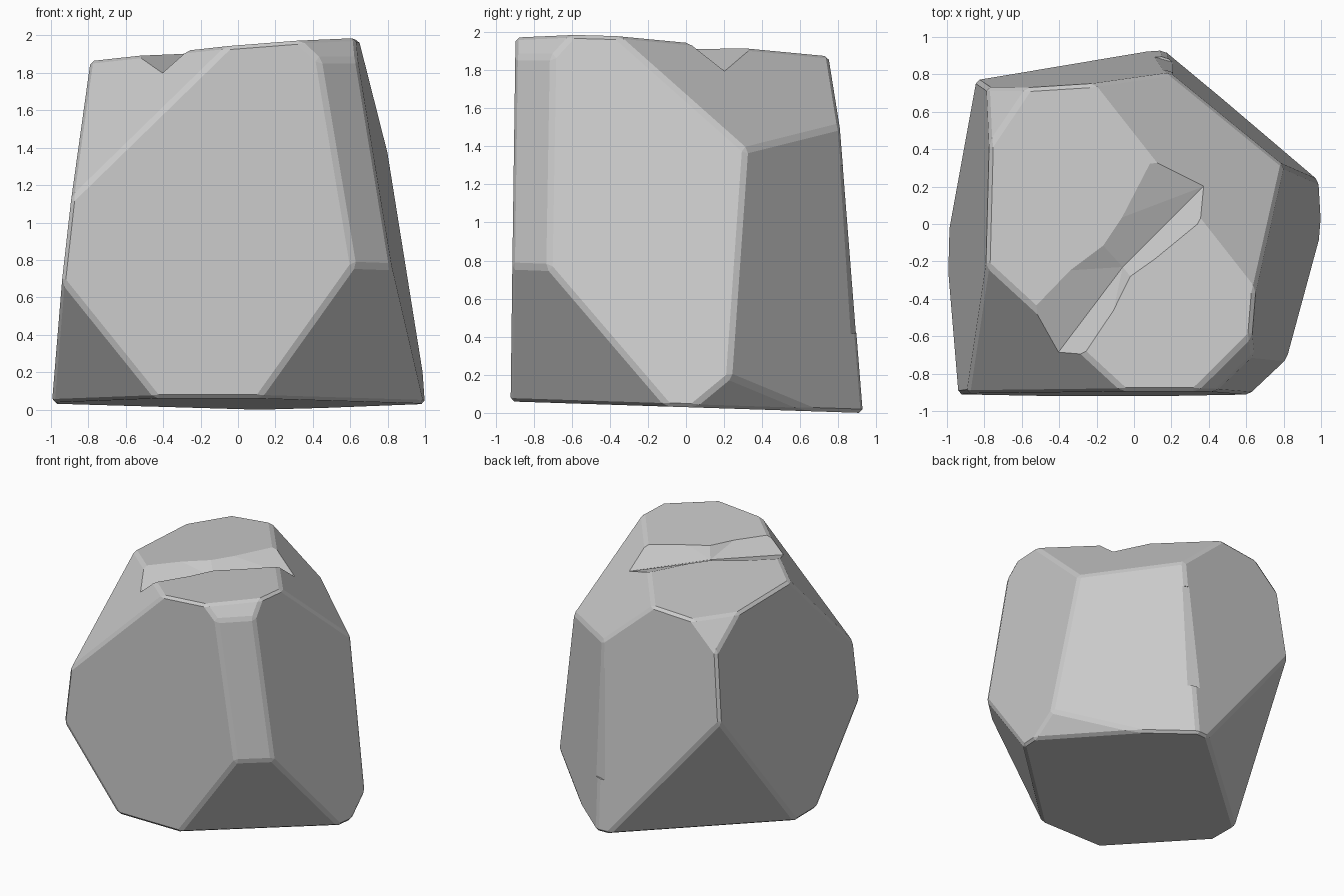
import bpy, bmesh
from math import radians
from mathutils import Vector

if "Cube" in bpy.data.objects:
    bpy.data.objects.remove(bpy.data.objects["Cube"])

CENTRE = Vector((0, 0, 1))


def add_object(name, bm):
    bmesh.ops.recalc_face_normals(bm, faces=bm.faces)
    mesh = bpy.data.meshes.new(name)
    bm.to_mesh(mesh)
    bm.free()
    obj = bpy.data.objects.new(name, mesh)
    bpy.context.collection.objects.link(obj)
    return obj


def slice_off(bm, p, q, r):
    """Cut away everything outside the plane through three points."""
    p, q, r = Vector(p), Vector(q), Vector(r)
    n = (q - p).cross(r - p).normalized()
    if n.dot(p - CENTRE) < 0:
        n.negate()
    geom = bm.verts[:] + bm.edges[:] + bm.faces[:]
    cut = bmesh.ops.bisect_plane(bm, geom=geom, plane_co=p, plane_no=n, clear_outer=True)
    edges = [e for e in cut["geom_cut"] if isinstance(e, bmesh.types.BMEdge)]
    if edges:
        bmesh.ops.contextual_create(bm, geom=edges)


# Three points on each facet of the boulder
facets = [
    ((0, -.92, .06), (1, -.92, .06), (0, .92, 0)),                    # base
    ((-.78, -.23, 1.865), (.65, -.35, 1.98), (-.22, .75, 1.875)),     # top
    ((-.45, -.92, .08), (.62, -.912, .77), (-.05, -.895, 1.95)),      # front
    ((-.94, -.9, .7), (-.78, .1, 1.86), (-.99, -.1, .04)),            # left
    ((.82, -.72, .77), (.99, .23, .19), (.65, -.35, 1.97)),           # right
    ((-.85, .77, 1.1), (-.22, .75, 1.87), (.1, .925, .01)),           # back
    ((.99, .23, .19), (.17, .92, .02), (.17, .83, 1.46)),             # back right
    ((.62, -.91, .77), (.43, -.9, 1.87), (.82, -.72, .77)),           # front right edge
    ((-.05, -.89, 1.95), (-.88, -.89, 1.15), (-.78, -.23, 1.86)),     # upper front left
    ((.65, -.35, 1.97), (.82, .25, 1.41), (-.22, .75, 1.87)),         # upper back right
    ((-.95, -.91, .7), (-.45, -.92, .08), (-1, -.27, .05)),           # lower front left
    ((.12, -.92, .07), (.62, -.91, .77), (.99, -.1, .04)),            # lower front right
    ((-.85, .77, 1.1), (-.98, 0, .04), (.05, .92, .01)),              # lower back left
    ((-.78, .38, 1.86), (-.55, .7, 1.88), (-.82, .7, 1.62)),          # upper back left
]
small_facets = [
    ((.43, -.9, 1.87), (.62, -.72, 1.87), (.35, -.87, 1.975)),        # front right cap
    ((.99, .23, .19), (.99, .05, .03), (.5, .65, .02)),               # lower right corner
]

# Boulder: a block sliced by every facet, edges lightly worn
bm = bmesh.new()
bmesh.ops.create_cube(bm, size=4)
for facet in facets + small_facets:
    slice_off(bm, *facet)
bmesh.ops.remove_doubles(bm, verts=bm.verts, dist=.04)
bmesh.ops.dissolve_degenerate(bm, edges=bm.edges, dist=.001)
boulder = add_object("boulder", bm)
bevel = boulder.modifiers.new("worn_edges", "BEVEL")
bevel.width = .02
bevel.segments = 1
bevel.limit_method = "ANGLE"
bevel.angle_limit = radians(12)

# Crack across the top: valley, steep rim and shallow rim at three stations
stations = [
    ((-.4, -.68, 1.8), (-.27, -.7, 1.92), (-.53, -.45, 1.89)),
    ((-.06, -.23, 1.84), (-.02, -.28, 1.925), (-.16, -.12, 1.906)),
    ((.37, .2, 1.795), (.36, .02, 1.942), (.12, .37, 1.91)),
]
rings = []
for s in stations:
    v, a, b = map(Vector, s)
    rings.append([v, v + (a - v) * 1.8, v + (b - v) * 1.8])
beyond = lambda end, mid: [e + (e - m) * .6 for e, m in zip(end, mid)]
rings = [beyond(rings[0], rings[1])] + rings + [beyond(rings[2], rings[1])]
bm = bmesh.new()
loops = [[bm.verts.new(p) for p in ring] for ring in rings]
for r0, r1 in zip(loops, loops[1:]):
    for i in range(3):
        j = (i + 1) % 3
        bm.faces.new((r0[i], r0[j], r1[j], r1[i]))
bm.faces.new(loops[0])
bm.faces.new(loops[-1])
bmesh.ops.triangulate(bm, faces=bm.faces)
crack = add_object("crack_cutter", bm)

# Shallow chip along the upright back edge
bm = bmesh.new()
bmesh.ops.create_cube(bm, size=1)
chip = add_object("chip_cutter", bm)
chip.scale = (.3, .1, .88)
chip.rotation_euler = (radians(3.5), 0, radians(-16))
chip.location = Vector((.17, .868, .86)) + Vector((.27, .96, 0)) * .03

for cutter in (crack, chip):
    cutter.hide_render = True
    cutter.display_type = "WIRE"
    cut = boulder.modifiers.new(cutter.name, "BOOLEAN")
    cut.operation = "DIFFERENCE"
    cut.solver = "EXACT"
    cut.object = cutter
